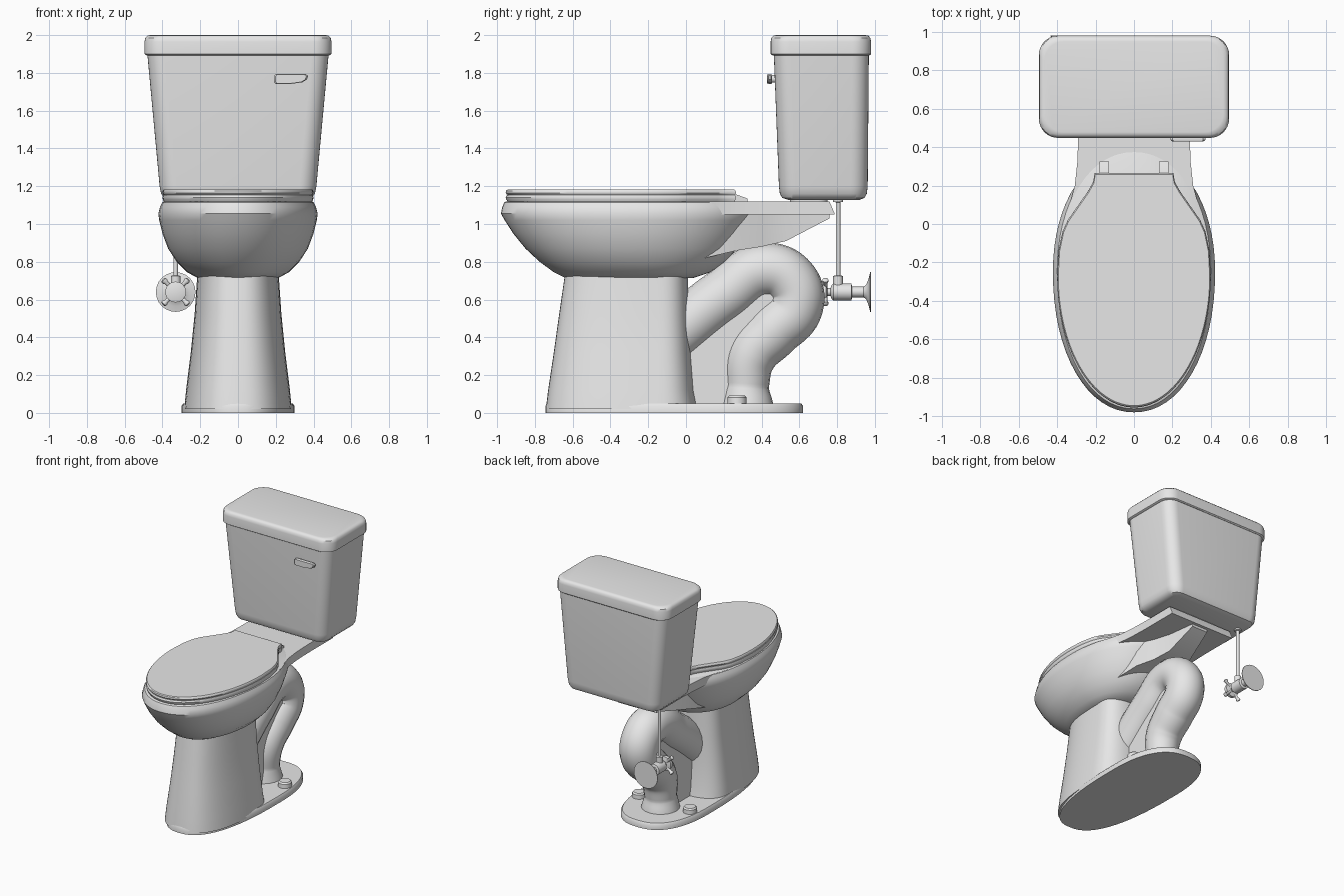
import bpy, bmesh, math
from mathutils import Vector

if "Cube" in bpy.data.objects:
    bpy.data.objects.remove(bpy.data.objects["Cube"], do_unlink=True)

ceramic = bpy.data.materials.new("light grey ceramic")
ceramic.use_nodes = True
GREY = (0.8, 0.8, 0.8, 1)
ceramic.diffuse_color = GREY
ceramic.node_tree.nodes["Principled BSDF"].inputs["Base Color"].default_value = GREY


def finish(ob, angle=35):
    ob.data.materials.clear()
    ob.data.materials.append(ceramic)
    bpy.ops.object.select_all(action='DESELECT')
    ob.select_set(True)
    bpy.context.view_layer.objects.active = ob
    bpy.ops.object.shade_smooth_by_angle(angle=math.radians(angle))
    return ob


def loft(name, rings, angle=35):
    """Skin a stack of equal-length rings and cap both ends."""
    bm = bmesh.new()
    loops = [[bm.verts.new(p) for p in ring] for ring in rings]
    n = len(loops[0])
    for a, b in zip(loops, loops[1:]):
        for i in range(n):
            j = (i + 1) % n
            bm.faces.new((a[i], a[j], b[j], b[i]))
    bm.faces.new(loops[0][::-1])
    bm.faces.new(loops[-1])
    bmesh.ops.recalc_face_normals(bm, faces=bm.faces)
    me = bpy.data.meshes.new(name)
    bm.to_mesh(me)
    bm.free()
    ob = bpy.data.objects.new(name, me)
    bpy.context.collection.objects.link(ob)
    return finish(ob, angle)


def egg(hw, y0, ym, y1, z, p=2.0, n=64):
    """Horizontal egg: widest at ym, running from y0 to y1."""
    pts = []
    for i in range(n):
        c, s = math.cos(math.tau * i / n), math.sin(math.tau * i / n)
        x = math.copysign(abs(c) ** (2 / p), c) * hw
        y = math.copysign(abs(s) ** (2 / p), s)
        pts.append((x, ym + y * ((y1 - ym) if y > 0 else (ym - y0)), z))
    return pts


def rounded(hw, y0, y1, r, z, n=8):
    """Horizontal rounded rectangle."""
    pts = []
    corners = ((hw - r, y1 - r), (r - hw, y1 - r), (r - hw, y0 + r), (hw - r, y0 + r))
    for k, (cx, cy) in enumerate(corners):
        for i in range(n + 1):
            a = math.pi / 2 * (k + i / n)
            pts.append((cx + r * math.cos(a), cy + r * math.sin(a), z))
    return pts


def lathe(name, start, axis, profile, n=24):
    """Round part from (distance, radius) pairs along an axis."""
    turn = Vector((0, 0, 1)).rotation_difference(Vector(axis))
    rings = [[Vector(start) + turn @ Vector((r * math.cos(math.tau * i / n),
                                             r * math.sin(math.tau * i / n), d))
              for i in range(n)] for d, r in profile]
    return loft(name, rings)


def seat_outline(inset, z):
    """Elongated front, straight tapering shoulders and a flat back."""
    pts = [(0.4 * math.cos(a), -0.27 + 0.685 * math.sin(a))
           for a in (math.pi * (1 + i / 40) for i in range(41))]
    side = [(0.393, -0.14), (0.372, -0.04), (0.345, 0.02), (0.24, 0.17), (0.212, 0.22), (0.205, 0.265)]
    pts += side + [(-x, y) for x, y in reversed(side)]
    k = 1 - inset
    return [(x * k, -0.3 + (y + 0.3) * k, z) for x, y in pts]


# Foot plate and pedestal
loft("foot_plate", [egg(hw, y0, 0.1, y1, z, 2.5) for hw, y0, y1, z in (
    (0.3, -0.745, 0.62, 0), (0.3, -0.745, 0.62, 0.035), (0.29, -0.738, 0.61, 0.05))])
loft("pedestal", [egg(hw, y0, -0.15, y1, z, 2.6) for hw, y0, y1, z in (
    (0.285, -0.742, 0.06, 0.02), (0.275, -0.73, 0.04, 0.12), (0.25, -0.7, 0.025, 0.32),
    (0.23, -0.672, 0.015, 0.52), (0.215, -0.64, 0.01, 0.74))])

# Bowl
loft("bowl", [egg(hw, y0, ym, y1, z, 2.1) for hw, y0, ym, y1, z in (
    (0.215, -0.64, -0.2, 0.04, 0.715), (0.27, -0.7, -0.22, 0.13, 0.745),
    (0.325, -0.775, -0.24, 0.21, 0.8), (0.37, -0.85, -0.25, 0.27, 0.87),
    (0.4, -0.915, -0.25, 0.32, 0.95), (0.417, -0.96, -0.25, 0.36, 1.02),
    (0.422, -0.98, -0.25, 0.38, 1.055), (0.413, -0.973, -0.25, 0.38, 1.09),
    (0.4, -0.962, -0.25, 0.38, 1.115), (0.39, -0.95, -0.25, 0.37, 1.12))])


def slab(hw, y, z0, z1):
    return [(-hw, y, z0), (hw, y, z0), (hw, y, z1), (-hw, y, z1)]


# Neck deck behind the bowl and the web that holds it
loft("neck_deck", [slab(0.37, 0.0, 1.05, 1.118), slab(0.335, 0.1, 1.05, 1.118),
                   slab(0.308, 0.2, 1.05, 1.118), slab(0.295, 0.32, 1.05, 1.118),
                   slab(0.29, 0.46, 1.05, 1.118), slab(0.29, 0.76, 1.05, 1.118),
                   slab(0.29, 0.785, 1.05, 1.06)])
loft("neck_web", [slab(0.24, 0.1, 0.82, 1.07), slab(0.2, 0.27, 0.86, 1.07),
                  slab(0.14, 0.4, 0.88, 1.07), slab(0.1, 0.53, 0.91, 1.07),
                  slab(0.07, 0.76, 1.03, 1.07)], 45)


def tube(name, path, depth):
    """Smooth tube through (x, y, z, radius factor) points."""
    cu = bpy.data.curves.new(name, 'CURVE')
    cu.dimensions = '3D'
    cu.bevel_depth = depth
    cu.bevel_resolution = 8
    cu.use_fill_caps = True
    sp = cu.splines.new('BEZIER')
    sp.bezier_points.add(len(path) - 1)
    for bp, (x, y, z, r) in zip(sp.bezier_points, path):
        bp.co = (x, y, z)
        bp.radius = r
        bp.handle_left_type = bp.handle_right_type = 'AUTO'
    ob = bpy.data.objects.new(name, cu)
    bpy.context.collection.objects.link(ob)
    bpy.ops.object.select_all(action='DESELECT')
    ob.select_set(True)
    bpy.context.view_layer.objects.active = ob
    bpy.ops.object.convert(target='MESH')
    return finish(bpy.context.view_layer.objects.active, 50)


# Winding trapway with a thin wall filling its bend
tube("trapway", [(0, -0.1, 0.38, 1), (0, 0.2, 0.62, 1), (0, 0.42, 0.755, 1),
                 (0, 0.56, 0.69, 1), (0, 0.58, 0.56, 1), (0, 0.46, 0.43, 1),
                 (0, 0.345, 0.3, 0.93), (0, 0.32, 0.14, 0.82), (0, 0.32, 0.03, 1)], 0.145)
wall = [(0, 0.05), (0.3, 0.05), (0.35, 0.4), (0.52, 0.6), (0.42, 0.76), (0, 0.6)]
loft("trapway_wall", [[(x, y, z) for y, z in wall] for x in (-0.07, 0.07)])

# Floor bolt caps
for side, x in (("left", 0.225), ("right", -0.225)):
    lathe(side + "_bolt_cap", (x, 0.27, 0.04), (0, 0, 1),
          ((0, 0.052), (0.042, 0.05), (0.052, 0.04)))

# Seat and lid
loft("seat", [seat_outline(i, z) for i, z in (
    (0.02, 1.115), (0.005, 1.13), (0.0, 1.14), (0.01, 1.153))])
loft("seat_lid", [seat_outline(i, z) for i, z in (
    (0.025, 1.15), (0.008, 1.158), (0.0, 1.165), (0.004, 1.176), (0.015, 1.182))])
for side, x in (("left", 0.155), ("right", -0.155)):
    loft(side + "_hinge", [[(px + x, y, z) for px, y, z in slab(0.024, y, 1.11, top)]
                           for y, top in ((0.22, 1.16), (0.27, 1.155), (0.325, 1.135))])

# Tank, lid and the gasket under it
loft("tank", [rounded(hw, y0, y1, r, z) for hw, y0, y1, r, z in (
    (0.36, 0.54, 0.92, 0.05, 1.128), (0.39, 0.51, 0.945, 0.07, 1.138),
    (0.407, 0.497, 0.957, 0.085, 1.16), (0.415, 0.492, 0.962, 0.09, 1.2),
    (0.48, 0.465, 0.968, 0.09, 1.9))])
loft("tank_lid", [rounded(hw, y0, y1, 0.1, z) for hw, y0, y1, z in (
    (0.485, 0.458, 0.972, 1.893), (0.495, 0.448, 0.98, 1.9), (0.495, 0.448, 0.98, 1.965),
    (0.491, 0.452, 0.976, 1.985), (0.48, 0.463, 0.965, 1.997), (0.465, 0.478, 0.95, 2.0))])
loft("tank_gasket", [rounded(0.2, 0.55, 0.75, 0.05, z) for z in (1.1, 1.14)])

# Flush lever: rounded left end swelling toward the pivot
lever = [(0.19, 1.785), (0.2, 1.793), (0.36, 1.793), (0.371, 1.785),
         (0.365, 1.765), (0.34, 1.75), (0.28, 1.742), (0.2, 1.742), (0.19, 1.75)]
loft("flush_lever", [[(0.28 + (x - 0.28) * k, y, 1.768 + (z - 1.768) * k) for x, z in lever]
                     for y, k in ((0.455, 0.95), (0.45, 1), (0.437, 1), (0.43, 0.9))])
lathe("lever_pivot", (0.225, 0.44, 1.768), (0, 1, 0), ((0, 0.02), (0.05, 0.02)))

# Water supply: riser pipe, stop valve, wall flange and cross handle
VX, VY, VZ = -0.33, 0.805, 0.64
lathe("supply_pipe", (VX, VY, VZ), (0, 0, 1), (
    (0, 0.026), (0.085, 0.026), (0.088, 0.012), (0.475, 0.012), (0.477, 0.027), (0.5, 0.027)))
lathe("valve_body", (VX, 0.72, VZ), (0, 1, 0), (
    (0, 0.02), (0.045, 0.02), (0.05, 0.036), (0.06, 0.045), (0.155, 0.045),
    (0.16, 0.028), (0.22, 0.028), (0.235, 0.04), (0.248, 0.075), (0.255, 0.105), (0.26, 0.105)))
lathe("valve_handle_hub", (VX, 0.712, VZ), (0, 1, 0), ((0, 0.03), (0.006, 0.055), (0.03, 0.055), (0.036, 0.03)))
for k in range(4):
    a = math.radians(45 + 90 * k)
    lathe("valve_handle_arm_%d" % (k + 1), (VX, 0.738, VZ), (math.cos(a), 0, math.sin(a)),
          ((0, 0.012), (0.07, 0.011), (0.078, 0.016), (0.09, 0.016), (0.095, 0.008)), 12)
